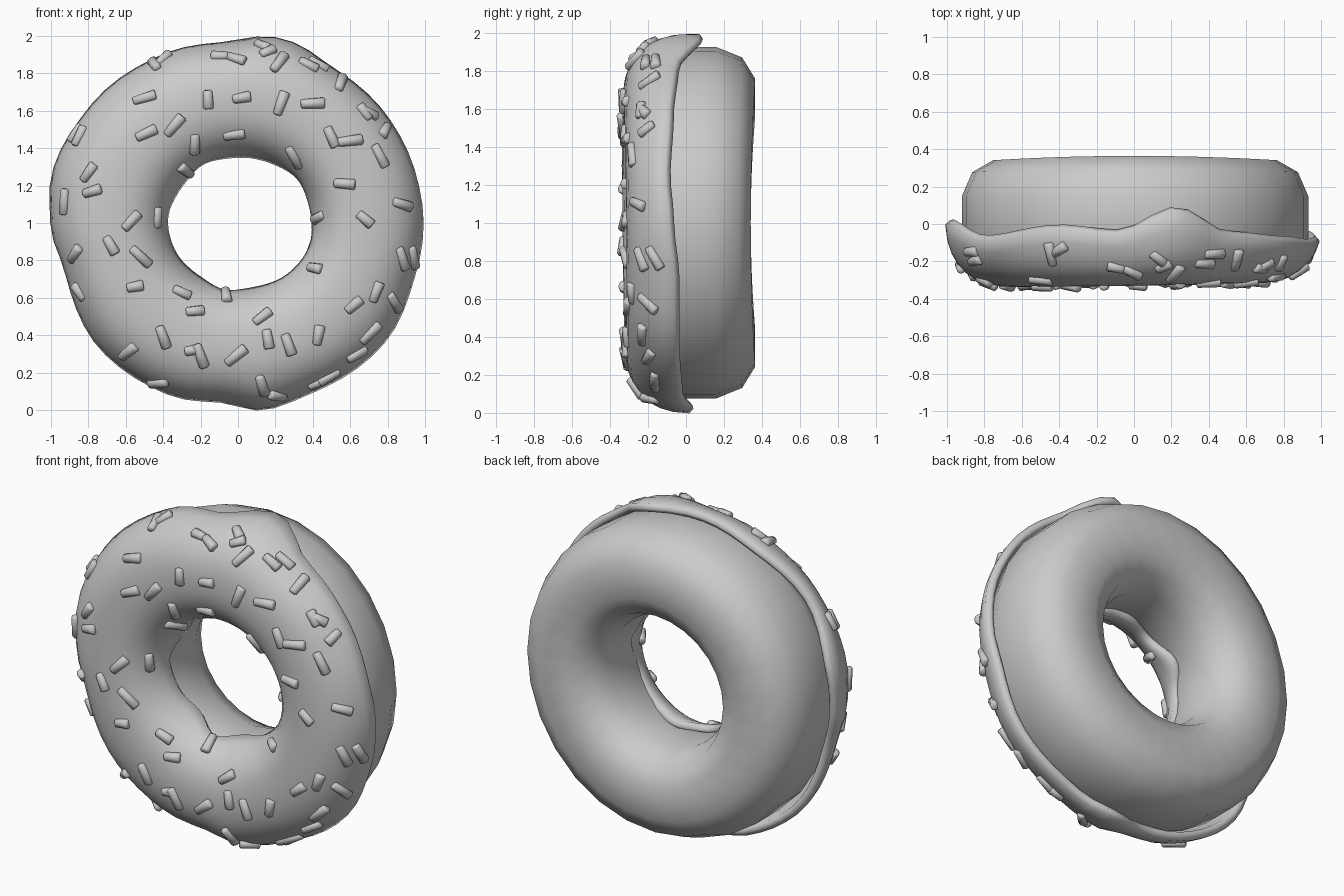
import bpy, bmesh, math, random
from mathutils import Vector, Matrix

if "Cube" in bpy.data.objects:
    bpy.data.objects.remove(bpy.data.objects["Cube"])

random.seed(4)
R, Y0, ZC = 0.66, 0.035, 1.0
P_DOUGH, P_ICING = 0.75, 0.84      # squareness of the tube sections
TAU = math.tau


def spow(v, p):
    return math.copysign(abs(v) ** p, v)


def ring_point(theta, r, y):
    return Vector((r * math.cos(theta), y, ZC + r * math.sin(theta)))


def make_rings(name, rings):
    """Closed tube from a loop of closed cross-sections."""
    bm = bmesh.new()
    vs = [[bm.verts.new(p) for p in ring] for ring in rings]
    n, m = len(vs), len(vs[0])
    for i in range(n):
        for j in range(m):
            bm.faces.new((vs[i][j], vs[(i + 1) % n][j],
                          vs[(i + 1) % n][(j + 1) % m], vs[i][(j + 1) % m]))
    bmesh.ops.recalc_face_normals(bm, faces=bm.faces)
    me = bpy.data.meshes.new(name)
    bm.to_mesh(me)
    bm.free()
    me.shade_smooth()
    ob = bpy.data.objects.new(name, me)
    bpy.context.collection.objects.link(ob)
    return ob


# Dough: rounded-square torus section with slight unevenness
def dough_point(theta, phi):
    b = 0.326 - 0.012 * math.cos(2 * theta) if math.sin(phi) > 0 else 0.31
    r = R + 0.273 * spow(math.cos(phi), P_DOUGH) + 0.006 * math.cos(theta - 0.3)
    return ring_point(theta, r, Y0 + b * spow(math.sin(phi), P_DOUGH))


make_rings("dough", [[dough_point(TAU * i / 28, TAU * (j + 0.5) / 12)
                      for j in range(12)] for i in range(28)])

# Icing: (angle, outer radius, rear edge y) around the ring
KEYS = [(0, 1.0, -.08), (15, 1.0, -.10), (35, .99, -.08), (58, .975, -.05),
        (77, 1.01, .09), (95, .97, -.04), (114, .985, -.01), (143, 1.015, -.07),
        (165, 1.025, .02), (180, 1.0, -.01), (195, .965, -.06), (223, 1.0, -.04),
        (248, .99, -.03), (265, .965, -.05), (278, 1.005, .04), (292, .99, -.03),
        (322, 1.015, -.05), (343, .99, -.05), (360, 1.0, -.08)]


def rim(theta):
    d = math.degrees(theta) % 360
    for (a0, r0, y0), (a1, r1, y1) in zip(KEYS, KEYS[1:]):
        if a0 <= d <= a1:
            t = (d - a0) / (a1 - a0)
            t = t * t * (3 - 2 * t)
            return r0 + (r1 - r0) * t, y0 + (y1 - y0) * t
    return KEYS[0][1:]


def half_width(theta, outer):
    if outer:
        return rim(theta)[0] + 0.006 - R
    return R - (0.357 + 0.016 * math.cos(2 * theta) + 0.015 * math.cos(theta))


def icing_point(theta, phi, inset=0.0):
    c = math.cos(phi)
    a = half_width(theta, c > 0) - inset
    b = 0.36 + 0.012 * math.cos(theta - 2.6) - inset
    return ring_point(theta, R + a * spow(c, P_ICING),
                      Y0 + b * spow(math.sin(phi), P_ICING))


def icing_section(theta):
    y_out = rim(theta)[1] - 0.015
    y_in = -0.09 + 0.03 * math.sin(5 * theta + 1) + 0.015 * math.sin(8 * theta)
    p0 = math.asin(spow((y_out - Y0) / 0.36, 1 / P_ICING))
    p1 = -math.pi - math.asin(spow((y_in - Y0) / 0.36, 1 / P_ICING))
    n = 14
    phis = [p0 + (p1 - p0) * k / n for k in range(n + 1)]
    top = [icing_point(theta, p) for p in phis]
    low = [icing_point(theta, p, 0.05) for p in phis]

    def lip(k):
        return (top[k] + low[k]) / 2 + Vector((0, 0.02, 0))
    return top + [lip(n)] + low[::-1] + [lip(0)]


make_rings("icing", [icing_section(TAU * i / 64) for i in range(64)])

# Sprinkles: front ones as (x, z, tilt in degrees), side ones scattered
FRONT = [(-.40, 1.88, 85), (-.01, 1.88, -35), (.13, 1.95, -60), (.22, 1.86, 60),
         (.55, 1.75, 60), (.43, 1.85, -25), (.02, 1.67, 10), (-.16, 1.66, -88),
         (.23, 1.64, 70), (.40, 1.64, 3), (.70, 1.59, -5), (-.50, 1.67, 15),
         (-.34, 1.52, 50), (-.49, 1.48, 25), (-.02, 1.47, 12), (-.23, 1.42, -85),
         (.30, 1.35, -80), (.50, 1.46, -65), (.60, 1.44, 8), (.76, 1.36, -60),
         (.57, 1.21, -3), (.88, 1.10, -10), (.68, 1.02, -40), (.88, .81, -60),
         (.41, .76, -20), (.62, .56, 40), (.74, .63, 70), (.71, .41, 45),
         (.13, .50, 40), (.27, .35, -70), (.43, .40, 80), (.16, .38, -80),
         (-.01, .29, 40), (.42, .14, 30), (.13, .13, -75), (-.30, .63, -20),
         (-.23, .53, 8), (-.24, .32, 10), (-.20, .29, -70), (-.40, .39, -70),
         (-.55, .66, 10), (-.52, .82, -40), (-.43, 1.03, -80), (-.57, 1.01, 45),
         (-.78, 1.17, 15), (-.80, 1.27, 50), (-.87, 1.48, 60), (-.68, .88, -60)]


def frame(theta, phi):
    p = icing_point(theta, phi)
    tu = icing_point(theta + 0.01, phi) - p
    tv = icing_point(theta, phi + 0.01) - icing_point(theta, phi - 0.01)
    n = tu.cross(tv).normalized()
    if n.dot(p - ring_point(theta, R, Y0)) < 0:
        n.negate()
    return p, n


sprinkles = bmesh.new()


def add_sprinkle(p, n, d):
    d = (d - n * d.dot(n)).normalized()
    m = Matrix((d, n.cross(d), n)).transposed().to_4x4()
    m.translation = p
    length = random.uniform(0.09, 0.14)
    m = m @ Matrix.Rotation(math.pi / 2 + random.uniform(-.1, .1), 4, 'Y')
    m = m @ Matrix.Diagonal((1, 1.15, 1, 1))
    bmesh.ops.create_cone(sprinkles, cap_ends=True, segments=8, radius1=0.021,
                          radius2=0.026, depth=length, matrix=m)


for x, z, tilt in FRONT:
    theta, r = math.atan2(z - ZC, x), math.hypot(x, z - ZC)
    c = (r - R) / half_width(theta, r > R)
    phi = -math.acos(max(-0.97, min(0.97, spow(c, 1 / P_ICING))))
    t = math.radians(tilt)
    add_sprinkle(*frame(theta, phi), Vector((math.cos(t), 0, math.sin(t))))

for k in range(20):
    theta = TAU * (k + random.uniform(0.2, 0.8)) / 20
    phi = math.radians(random.uniform(-48, -28) if k % 7 else -145)
    add_sprinkle(*frame(theta, phi), Vector([random.uniform(-1, 1) for _ in range(3)]))

caps = [e for e in sprinkles.edges if any(len(f.verts) > 4 for f in e.link_faces)]
bmesh.ops.bevel(sprinkles, geom=caps, offset=0.007, segments=1, affect='EDGES')
mesh = bpy.data.meshes.new("sprinkles")
sprinkles.to_mesh(mesh)
sprinkles.free()
obj = bpy.data.objects.new("sprinkles", mesh)
bpy.context.collection.objects.link(obj)
bpy.context.view_layer.objects.active = obj
obj.select_set(True)
bpy.ops.object.shade_smooth_by_angle(angle=math.radians(50))
